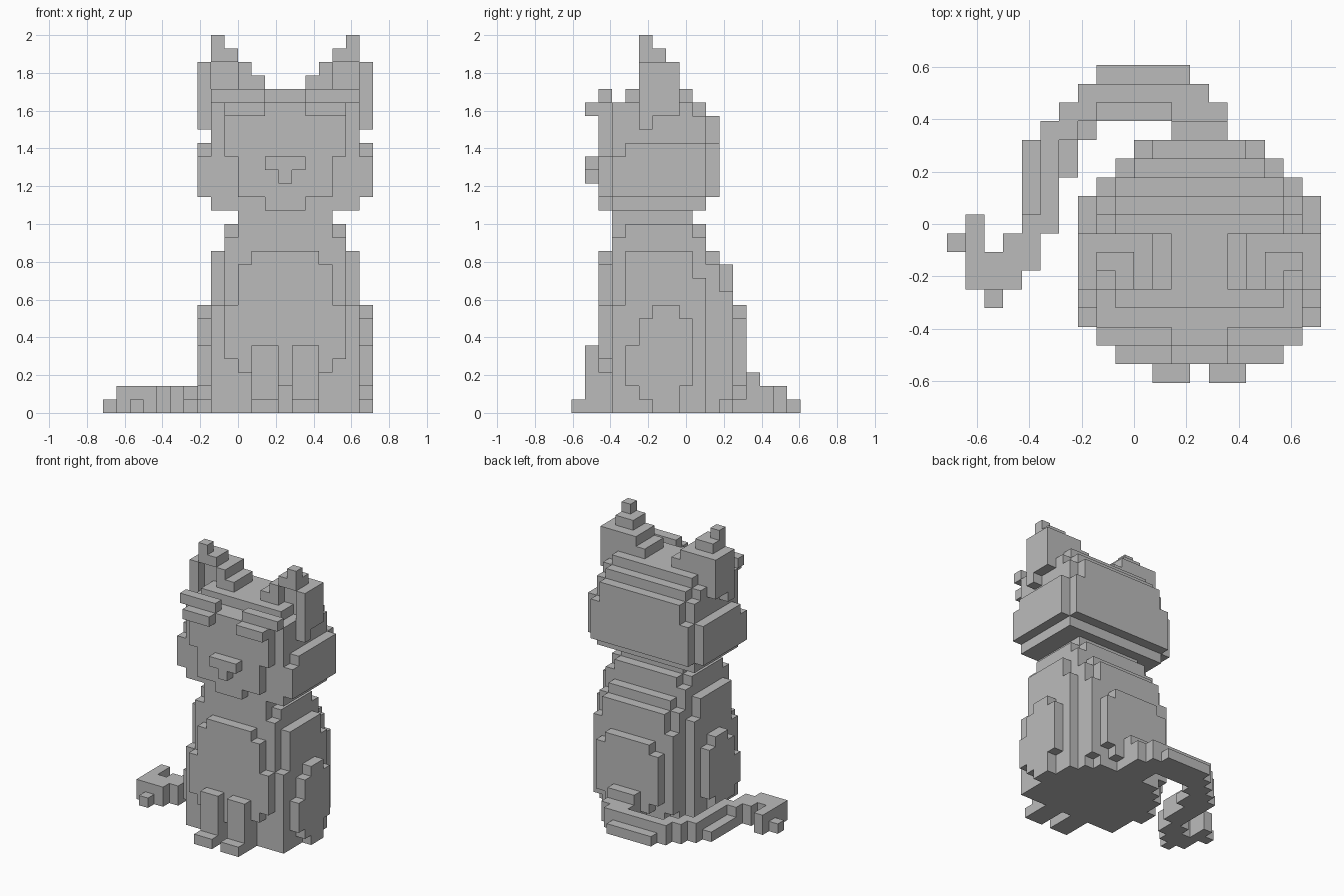
import bpy, bmesh
from itertools import product
from mathutils import Vector

UNIT = 2 / 28                      # edge of one cube
GRID = Vector((10, 8.5, 0))        # grid point that sits on the origin
AXIS = 27                          # twice the x of the animal's mirror plane

cube = bpy.data.objects.get("Cube")
if cube:
    bpy.data.objects.remove(cube)

grey = bpy.data.materials.new("plain_grey")
grey.use_nodes = True
grey.diffuse_color = (0.5, 0.5, 0.5, 1)
for node in grey.node_tree.nodes:
    if node.type == 'BSDF_PRINCIPLED':
        node.inputs["Base Color"].default_value = grey.diffuse_color


def box(across, deep, high):
    """Set of grid cubes filling a box."""
    return set(product(range(*across), range(*deep), range(*high)))


def mid(wide, deep, high):
    """Box centred on the mirror plane."""
    start = (AXIS - wide) // 2
    return box((start, start + wide), deep, high)


def pair(across, deep, high):
    """Box and its mirrored twin."""
    a, b = across
    return box(across, deep, high) | box((AXIS - b, AXIS - a), deep, high)


def part(name, *boxes):
    """Skin the union of boxes with flat outer faces."""
    cells = set().union(*boxes)
    bm = bmesh.new()
    verts = {}

    def vert(p):
        key = tuple(p)
        if key not in verts:
            verts[key] = bm.verts.new((Vector(p) - GRID) * UNIT)
        return verts[key]

    for cell in cells:
        for axis, side in product(range(3), (0, 1)):
            neighbour = list(cell)
            neighbour[axis] += 2 * side - 1
            if tuple(neighbour) in cells:
                continue
            u, v = (axis + 1) % 3, (axis + 2) % 3
            corners = []
            for du, dv in ((0, 0), (1, 0), (1, 1), (0, 1)):
                p = list(cell)
                p[axis] += side
                p[u] += du
                p[v] += dv
                corners.append(vert(p))
            bm.faces.new(corners if side else corners[::-1])
    bmesh.ops.dissolve_limit(bm, angle_limit=0.01, verts=bm.verts, edges=bm.edges)
    mesh = bpy.data.meshes.new(name)
    bm.to_mesh(mesh)
    bm.free()
    mesh.materials.append(grey)
    obj = bpy.data.objects.new(name, mesh)
    bpy.context.collection.objects.link(obj)
    return obj


# Torso, rounded by stepping the cross-sections
part("torso",
     mid(wide=11, deep=(4, 9), high=(0, 12)),
     mid(wide=11, deep=(3, 10), high=(0, 8)),
     mid(wide=11, deep=(9, 10), high=(8, 10)),
     mid(wide=9, deep=(3, 10), high=(0, 13)),
     mid(wide=9, deep=(10, 11), high=(0, 11)),
     mid(wide=7, deep=(10, 11), high=(11, 12)),
     mid(wide=9, deep=(11, 12), high=(1, 9)),
     mid(wide=7, deep=(11, 12), high=(0, 11)),
     mid(wide=7, deep=(12, 13), high=(2, 7)),
     mid(wide=5, deep=(12, 13), high=(1, 8)))

# Chest bib
part("chest",
     mid(wide=9, deep=(2, 3), high=(4, 8)),
     mid(wide=7, deep=(2, 3), high=(3, 11)),
     mid(wide=5, deep=(2, 3), high=(2, 12)))

# Haunches on both flanks
flank = (7, 8)
part("haunches",
     pair(flank, deep=(4, 9), high=(2, 5)),
     pair(flank, deep=(5, 9), high=(5, 7)),
     pair(flank, deep=(6, 8), high=(7, 8)),
     pair(flank, deep=(5, 8), high=(1, 2)),
     pair(flank, deep=(6, 8), high=(0, 1)))

# Front legs with paws
leg = (11, 13)
part("front_legs",
     pair(leg, deep=(1, 3), high=(0, 5)),
     pair(leg, deep=(0, 1), high=(0, 1)))

# Neck
part("neck",
     mid(wide=9, deep=(4, 9), high=(13, 14)),
     mid(wide=7, deep=(3, 10), high=(13, 14)),
     mid(wide=7, deep=(3, 9), high=(14, 15)))

# Head with jaw, cheeks and crown
part("head",
     mid(wide=11, deep=(3, 10), high=(15, 16)),
     mid(wide=3, deep=(2, 3), high=(15, 16)),
     mid(wide=13, deep=(3, 10), high=(16, 19)),
     mid(wide=13, deep=(4, 10), high=(19, 20)),
     mid(wide=11, deep=(3, 11), high=(16, 20)),
     mid(wide=11, deep=(3, 10), high=(20, 22)),
     mid(wide=9, deep=(10, 11), high=(20, 22)),
     mid(wide=11, deep=(3, 9), high=(22, 23)),
     mid(wide=9, deep=(9, 10), high=(22, 23)),
     mid(wide=9, deep=(4, 9), high=(23, 24)))

part("face",
     mid(wide=7, deep=(2, 3), high=(16, 19)),
     mid(wide=9, deep=(2, 3), high=(19, 23)))

part("nose",
     mid(wide=3, deep=(1, 2), high=(18, 19)),
     mid(wide=1, deep=(1, 2), high=(17, 18)))

part("brows",
     pair((9, 12), deep=(1, 2), high=(22, 23)),
     pair((8, 12), deep=(2, 3), high=(23, 24)))

# Ears: outer rim, hollow front and stepped inner edge
part("ears",
     pair(flank, deep=(5, 6), high=(21, 26)),
     pair(flank, deep=(6, 8), high=(22, 26)),
     pair((8, 10), deep=(6, 8), high=(23, 26)),
     pair((10, 12), deep=(5, 8), high=(24, 25)),
     pair((10, 11), deep=(5, 8), high=(25, 26)),
     pair((8, 10), deep=(5, 7), high=(26, 27)),
     pair((8, 9), deep=(5, 6), high=(27, 28)))

# Tail curling round the side to a hooked tip
low, full = (0, 1), (0, 2)
part("tail",
     box((12, 15), deep=(12, 14), high=(0, 3)),
     box((6, 15), deep=(14, 15), high=low),
     box((12, 15), deep=(14, 15), high=full),
     box((7, 14), deep=(15, 16), high=full),
     box((8, 13), deep=(16, 17), high=low),
     box((6, 8), deep=(14, 15), high=full),
     box((5, 8), deep=(13, 14), high=low),
     box((5, 7), deep=(13, 14), high=full),
     box((4, 7), deep=(11, 13), high=low),
     box((4, 6), deep=(8, 11), high=low),
     box((5, 6), deep=(8, 13), high=full),
     box((3, 5), deep=(7, 8), high=full),
     box((4, 5), deep=(8, 9), high=full),
     box((1, 5), deep=(6, 7), high=full),
     box((1, 4), deep=(5, 6), high=full),
     box((2, 3), deep=(4, 5), high=low),
     box((1, 2), deep=(7, 9), high=full),
     box((0, 1), deep=(7, 8), high=low))
